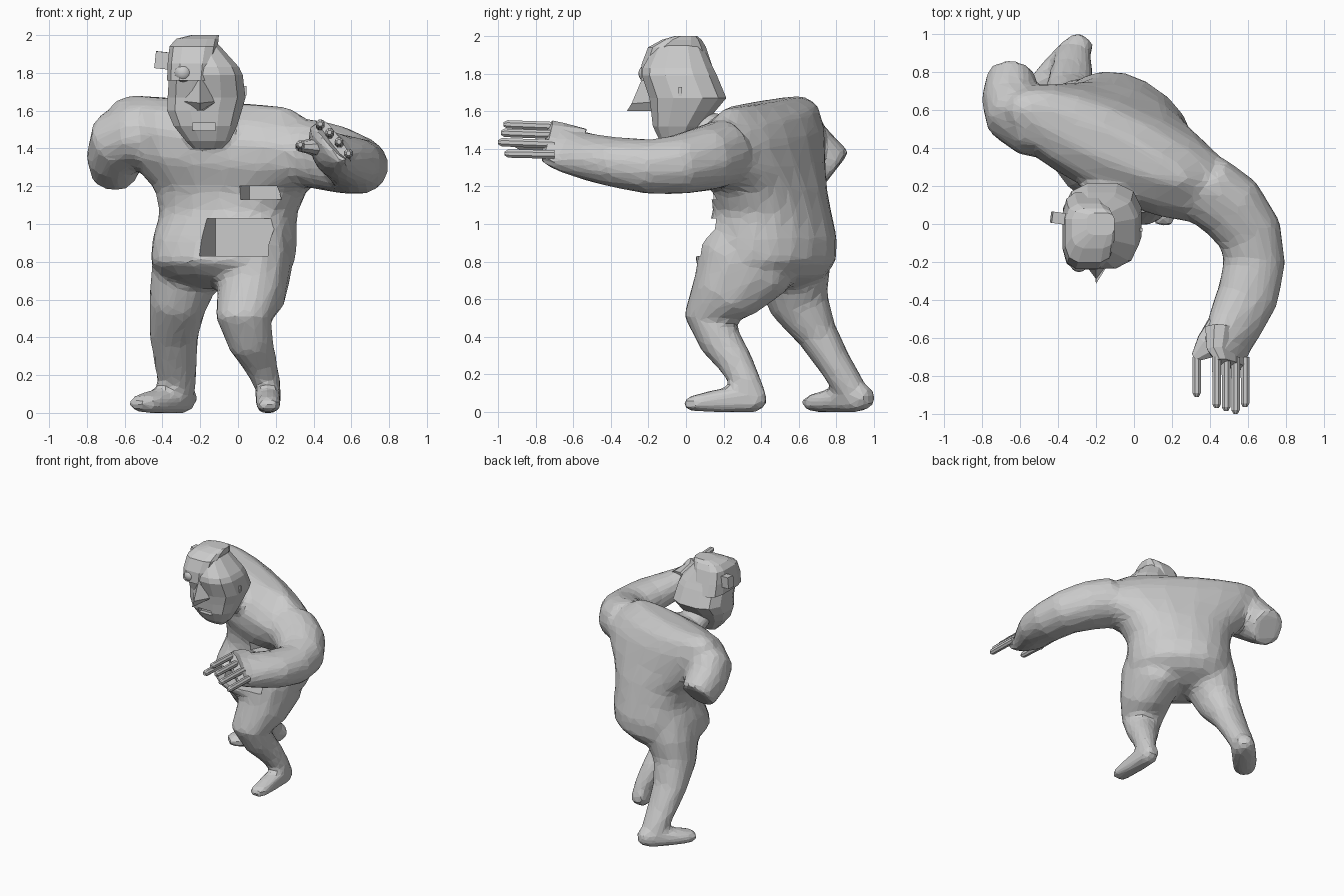
import bpy, bmesh
from math import sin, cos, pi, radians
from mathutils import Vector


def loft(name, rings):
    """Skin a list of closed rings and cap both ends."""
    bm = bmesh.new()
    vs = [[bm.verts.new(p) for p in r] for r in rings]
    n = len(vs[0])
    for a, b in zip(vs, vs[1:]):
        for i in range(n):
            j = (i + 1) % n
            bm.faces.new((a[i], a[j], b[j], b[i]))
    bm.faces.new(vs[0])
    bm.faces.new(vs[-1])
    bmesh.ops.recalc_face_normals(bm, faces=bm.faces)
    me = bpy.data.meshes.new(name)
    bm.to_mesh(me)
    bm.free()
    ob = bpy.data.objects.new(name, me)
    bpy.context.collection.objects.link(ob)
    return ob


def ring(c, u, v, n, p=2.0):
    """Superellipse ring around c with half axes u and v."""
    pts = []
    for i in range(n):
        t = 2 * pi * (i + 0.5) / n
        a, b = cos(t), sin(t)
        a = abs(a) ** (2 / p) * (1 if a > 0 else -1)
        b = abs(b) ** (2 / p) * (1 if b > 0 else -1)
        pts.append(c + u * a + v * b)
    return pts


def tube(name, pts, n=12, side=(1, 0, 0), p=2.2):
    """Limb along points (x, y, z, half width, half depth, roll in degrees)."""
    cs = [Vector(q[:3]) for q in pts]
    rings = []
    for i, q in enumerate(pts):
        t = (cs[min(i + 1, len(cs) - 1)] - cs[max(i - 1, 0)]).normalized()
        v = t.cross(Vector(side)).normalized()
        u = v.cross(t)
        r = radians(q[5]) if len(q) > 5 else 0
        uu, vv = u * cos(r) + v * sin(r), v * cos(r) - u * sin(r)
        rings.append(ring(cs[i], uu * q[3], vv * q[4], n, p))
    return loft(name, rings)


def stack(name, levels, n=12, p=2.4):
    """Horizontal slices given as (z, x min, x max, y min, y max)."""
    return loft(name, [ring(Vector(((a + b) / 2, (c + d) / 2, z)),
                            Vector(((b - a) / 2, 0, 0)),
                            Vector((0, (d - c) / 2, 0)), n, p)
                       for z, a, b, c, d in levels])


def box(name, loc, size, turn=(0, 0, 0)):
    bpy.ops.mesh.primitive_cube_add(size=1, location=loc, rotation=[radians(a) for a in turn])
    ob = bpy.context.object
    ob.name = name
    ob.scale = size
    return ob


def apply(ob, kind, **props):
    m = ob.modifiers.new("step", kind)
    for k, v in props.items():
        setattr(m, k, v)
    bpy.context.view_layer.objects.active = ob
    bpy.ops.object.modifier_apply(modifier=m.name)


def cut(ob, loc, size, turn=(0, 0, 0)):
    cutter = box("cutter", loc, size, turn)
    cutter.hide_render = True
    apply(ob, 'BOOLEAN', operation='DIFFERENCE', solver='EXACT', object=cutter)
    bpy.data.objects.remove(cutter)


# Torso: twisted slices (x, y, z, half width, half depth, twist, side tilt)
slices = [
    (-0.10, 0.44, 0.66, 0.20, 0.12, -40, 0.00),
    (-0.09, 0.43, 0.72, 0.34, 0.27, -40, 0.00),
    (-0.08, 0.42, 0.80, 0.39, 0.355, -38, 0.00),
    (-0.07, 0.44, 0.92, 0.395, 0.335, -35, 0.00),
    (-0.05, 0.46, 1.06, 0.385, 0.275, -30, 0.00),
    (-0.04, 0.44, 1.18, 0.43, 0.26, -27, 0.02),
    (-0.05, 0.39, 1.32, 0.59, 0.265, -24, 0.07),
    (-0.06, 0.37, 1.46, 0.68, 0.245, -24, 0.11),
    (-0.10, 0.39, 1.57, 0.61, 0.19, -24, 0.13),
    (-0.15, 0.42, 1.65, 0.46, 0.08, -24, 0.07)]
rings = []
for x, y, z, a, b, tw, tilt in slices:
    c, s = cos(radians(tw)), sin(radians(tw))
    rings.append(ring(Vector((x, y, z)), Vector((c * a, s * a, -tilt * a)),
                      Vector((-s * b, c * b, 0)), 20, 2.2))
parts = [loft("body", rings)]

# Legs and feet
parts.append(tube("rear_leg", [
    (-0.25, 0.53, 0.93, 0.18, 0.22), (-0.275, 0.57, 0.74, 0.19, 0.205),
    (-0.32, 0.60, 0.58, 0.155, 0.165), (-0.34, 0.70, 0.41, 0.132, 0.11),
    (-0.33, 0.79, 0.26, 0.115, 0.092), (-0.32, 0.87, 0.13, 0.10, 0.085),
    (-0.32, 0.89, 0.06, 0.08, 0.06)]))
parts.append(tube("rear_foot", [
    (-0.255, 0.985, 0.08, 0.055, 0.05), (-0.30, 0.92, 0.075, 0.085, 0.077),
    (-0.36, 0.85, 0.065, 0.095, 0.068), (-0.44, 0.76, 0.058, 0.095, 0.061),
    (-0.50, 0.69, 0.050, 0.085, 0.05), (-0.54, 0.645, 0.045, 0.055, 0.035)], p=2.6))
parts.append(tube("front_leg", [
    (0.09, 0.38, 0.94, 0.19, 0.25), (0.09, 0.31, 0.78, 0.20, 0.275),
    (0.07, 0.21, 0.63, 0.185, 0.195), (0.03, 0.125, 0.495, 0.15, 0.14),
    (0.065, 0.18, 0.38, 0.125, 0.115), (0.115, 0.26, 0.27, 0.093, 0.096),
    (0.16, 0.33, 0.14, 0.07, 0.08), (0.16, 0.35, 0.06, 0.055, 0.055)]))
parts.append(tube("front_foot", [
    (0.16, 0.425, 0.09, 0.05, 0.05), (0.16, 0.37, 0.077, 0.068, 0.08),
    (0.16, 0.24, 0.065, 0.068, 0.069), (0.16, 0.12, 0.055, 0.068, 0.056),
    (0.16, 0.04, 0.045, 0.066, 0.044), (0.16, -0.01, 0.042, 0.05, 0.03)], p=3))

# Severed arm
parts.append(tube("arm_stump", [
    (-0.40, 0.51, 1.46, 0.17, 0.18), (-0.55, 0.535, 1.475, 0.18, 0.175),
    (-0.63, 0.59, 1.44, 0.178, 0.17), (-0.655, 0.67, 1.365, 0.16, 0.15),
    (-0.65, 0.785, 1.275, 0.14, 0.13)], side=(0.18, 0.51, 0.85)))

# Reaching arm
parts.append(tube("reaching_arm", [
    (0.36, 0.20, 1.38, 0.19, 0.18), (0.51, 0.09, 1.345, 0.19, 0.175),
    (0.61, -0.05, 1.315, 0.175, 0.16), (0.635, -0.20, 1.305, 0.165, 0.148),
    (0.60, -0.38, 1.33, 0.165, 0.133, -10), (0.53, -0.53, 1.36, 0.15, 0.118, -25),
    (0.49, -0.64, 1.395, 0.145, 0.09, -45), (0.49, -0.74, 1.43, 0.14, 0.04, -53)]))

# Neck
parts.append(tube("neck", [
    (-0.11, 0.40, 1.44, 0.17, 0.12), (-0.14, 0.20, 1.48, 0.14, 0.10),
    (-0.16, 0.04, 1.54, 0.11, 0.08)], n=10))

# Blend the limbs into one faceted body
body = parts[0]
bpy.ops.object.select_all(action='DESELECT')
for ob in parts:
    ob.select_set(True)
bpy.context.view_layer.objects.active = body
bpy.ops.object.join()
apply(body, 'REMESH', mode='VOXEL', voxel_size=0.022)
apply(body, 'SMOOTH', factor=0.5, iterations=10)
apply(body, 'DECIMATE', ratio=0.10)
# Belly opening and chest slot, square to the turned torso
cut(body, (-0.045, 0.04, 0.93), (0.34, 0.40, 0.20), (0, 0, -24))
cut(body, (0.07, 0.04, 1.165), (0.19, 0.38, 0.07), (0, 0, -24))

# Palm, fingers and thumb
tube("palm", [(0.495, -0.56, 1.39, 0.14, 0.085, -45), (0.49, -0.68, 1.42, 0.145, 0.055, -50),
              (0.51, -0.74, 1.45, 0.125, 0.03, -53)], n=10, p=2.6)
fingers = [(0.435, 1.52, 1.53, 0.97), (0.485, 1.475, 1.485, 0.985),
           (0.535, 1.425, 1.435, 1.0), (0.585, 1.37, 1.375, 0.965), (0.33, 1.41, 1.42, 0.91)]
for k, (x, z0, z1, tip) in enumerate(fingers):
    tube("thumb" if k == 4 else "finger", [
        (x, -0.70, z0, 0.025, 0.025), (x, -tip + 0.02, z1, 0.024, 0.024),
        (x, -tip, z1, 0.012, 0.012)], n=8, p=2)
tube("thumb_web", [(0.46, -0.58, 1.40, 0.11, 0.06), (0.385, -0.645, 1.41, 0.075, 0.04),
                   (0.32, -0.705, 1.41, 0.025, 0.025)], n=8, side=(0, 1, 0))

# Head with mouth opening
head = stack("head", [(1.40, -0.24, -0.08, -0.10, -0.01), (1.44, -0.28, -0.04, -0.14, 0.03),
                      (1.52, -0.345, 0.0, -0.18, 0.09), (1.60, -0.38, 0.025, -0.19, 0.16),
                      (1.67, -0.378, 0.045, -0.20, 0.22), (1.79, -0.37, 0.03, -0.24, 0.17),
                      (1.83, -0.36, 0.01, -0.235, 0.15), (1.95, -0.34, -0.10, -0.17, 0.09)], p=2.7)
cut(head, (-0.18, -0.265, 1.515), (0.12, 0.27, 0.04))

# Raised plate over one half of the skull
stack("skull_plate", [(1.76, -0.378, -0.13, -0.245, 0.17), (1.85, -0.375, -0.12, -0.24, 0.14),
                      (1.94, -0.365, -0.105, -0.205, 0.11), (1.98, -0.33, -0.10, -0.13, 0.085),
                      (2.00, -0.25, -0.10, -0.06, 0.06)], p=3.5)

# Nose: pyramid hanging forward from the brow
loft("nose", [[Vector(q) for q in r] for r in (
    [(-0.24, -0.19, 1.77), (-0.16, -0.19, 1.77), (-0.20, -0.235, 1.77)],
    [(-0.29, -0.17, 1.65), (-0.11, -0.17, 1.65), (-0.20, -0.29, 1.64)],
    [(-0.22, -0.17, 1.60), (-0.18, -0.17, 1.60), (-0.20, -0.315, 1.60)])])

# Artificial eye
bpy.ops.mesh.primitive_uv_sphere_add(segments=16, ring_count=10, radius=0.048,
                                     location=(-0.29, -0.205, 1.80))
bpy.context.object.name = "artificial_eye"
bpy.ops.object.shade_smooth()

# Temple device and opposite ear
box("temple_device", (-0.388, 0.03, 1.865), (0.095, 0.06, 0.09), (0, 6, -8))
box("ear", (0.022, -0.03, 1.705), (0.045, 0.02, 0.05))
